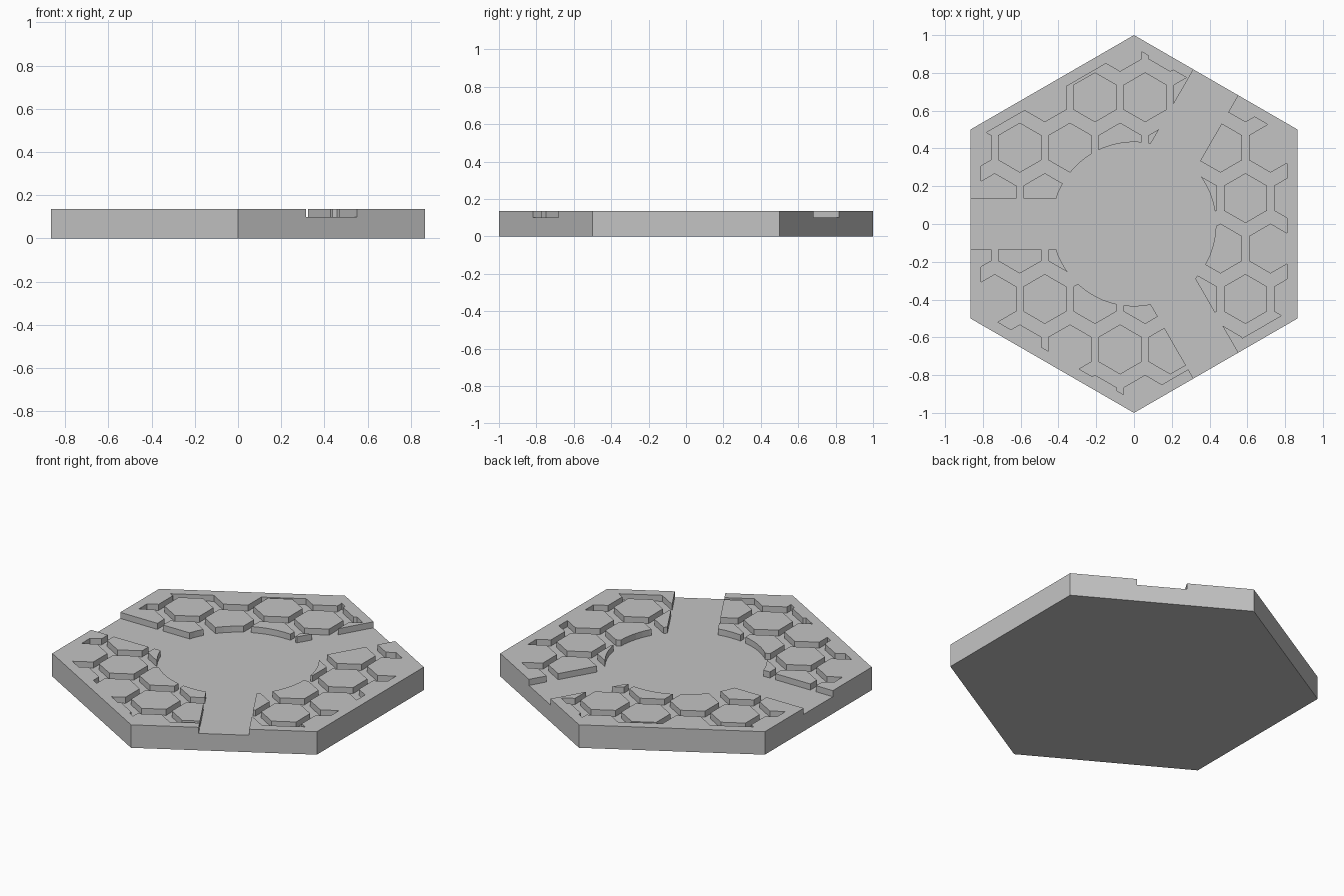
import bpy, bmesh, math
from mathutils import Matrix

TOP, FLOOR = 0.136, 0.10          # tile surface and sunken floor heights
PITCH_X, PITCH_Y = 0.2655, 0.267  # paving grid spacing
TILE_R = 0.132
BORDER_R = 0.81 / math.cos(math.pi / 6)

old = bpy.data.objects.get("Cube")
if old:
    bpy.data.objects.remove(old, do_unlink=True)

stone = bpy.data.materials.new("grey_stone")
colour = (0.55, 0.55, 0.55, 1)
stone.use_nodes = True
stone.diffuse_color = colour
stone.node_tree.nodes["Principled BSDF"].inputs["Base Color"].default_value = colour


def make_object(name, bm):
    bmesh.ops.recalc_face_normals(bm, faces=bm.faces)
    mesh = bpy.data.meshes.new(name)
    bm.to_mesh(mesh)
    bm.free()
    mesh.materials.append(stone)
    obj = bpy.data.objects.new(name, mesh)
    bpy.context.collection.objects.link(obj)
    return obj


def add_prism(bm, sides, radius, z0, z1, x=0, y=0):
    """Upright regular prism with a corner pointing along y."""
    turn = Matrix.Rotation(math.pi / 2, 4, 'Z')
    base = [bm.verts.new(turn @ Matrix.Rotation(math.tau * i / sides, 4, 'Z')
                         @ Matrix.Translation((radius, 0, 0)).translation)
            for i in range(sides)]
    for v in base:
        v.co.x, v.co.y, v.co.z = v.co.x + x, v.co.y + y, z0
    face = bm.faces.new(base)
    new = bmesh.ops.extrude_face_region(bm, geom=[face])["geom"]
    for v in new:
        if isinstance(v, bmesh.types.BMVert):
            v.co.z = z1


def prism(name, *args):
    bm = bmesh.new()
    add_prism(bm, *args)
    return make_object(name, bm)


def carve(target, cutter):
    """Subtract the cutter from the target for good, then drop the cutter."""
    mod = target.modifiers.new("carve", 'BOOLEAN')
    mod.operation, mod.solver, mod.object = 'DIFFERENCE', 'EXACT', cutter
    bpy.context.view_layer.update()
    graph = bpy.context.evaluated_depsgraph_get()
    result = bpy.data.meshes.new_from_object(target.evaluated_get(graph))
    target.modifiers.clear()
    target.data = result
    bpy.data.objects.remove(cutter, do_unlink=True)


# Hexagonal slab
slab = prism("hex_tile", 6, 1.0, 0, TOP)

# Grooves: an inner hexagon with the paving stones left standing
grooves = prism("grooves", 6, BORDER_R, FLOOR, TOP + 0.1)
bm = bmesh.new()
for row in range(-5, 5):
    shift = -0.2065 if row % 2 == 0 else -0.0735
    for col in range(-4, 6):
        add_prism(bm, 6, TILE_R, FLOOR - 0.05, TOP + 0.2,
                  shift + col * PITCH_X, 0.137 + row * PITCH_Y)
carve(grooves, make_object("paving_stones", bm))
carve(slab, grooves)

# Round plaza in the middle
carve(slab, prism("plaza", 64, 0.434, FLOOR, TOP + 0.1))

# Three roads, one to every second side
for i in range(3):
    bm = bmesh.new()
    move = Matrix.Translation((-0.6, 0, (FLOOR + TOP + 0.1) / 2))
    size = Matrix.Diagonal((1.2, 0.272, TOP + 0.1 - FLOOR, 1))
    bmesh.ops.create_cube(bm, size=1, matrix=Matrix.Rotation(i * math.tau / 3, 4, 'Z') @ move @ size)
    carve(slab, make_object("road", bm))

# One flat material on all faces
slab.data.materials.clear()
slab.data.materials.append(stone)
for face in slab.data.polygons:
    face.material_index = 0
    face.use_smooth = False
